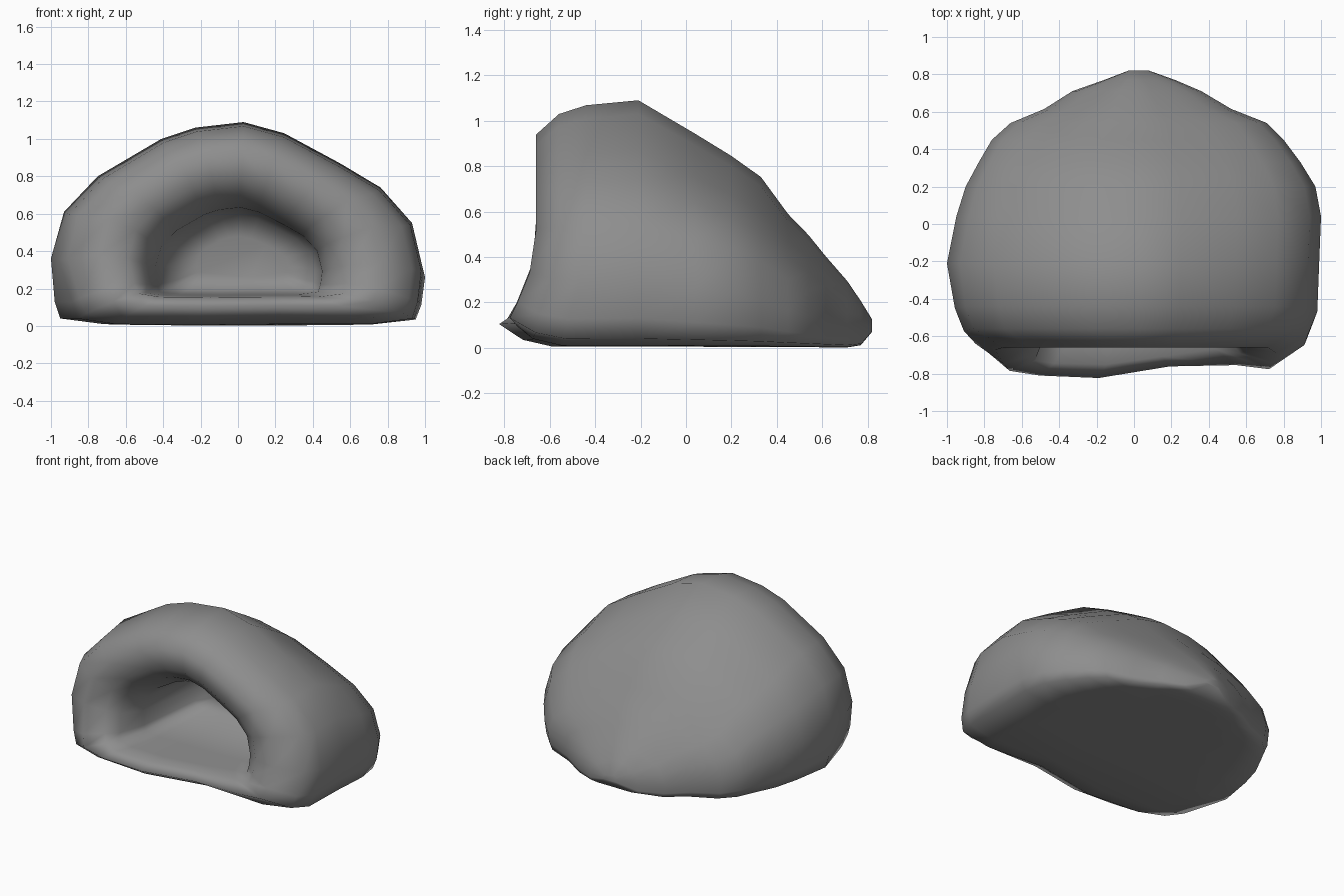
import bpy, bmesh, math

# Arch cross-section (x, z) shared by every ring of the hide
ARCH = [(.95, .04), (.98, .13), (1, .3), (.94, .55), (.77, .74), (.55, .87),
        (.25, 1.03), (.03, 1.09), (-.23, 1.06), (-.41, 1.0), (-.75, .8),
        (-.93, .61), (-1, .36), (-.98, .13), (-.95, .04),
        (-.72, .01), (-.25, .005), (.25, .01), (.72, .01)]

# Rings from the cave's back wall, out through the mouth, over the shell to the tail:
# (left width, right width, z offset, z scale, y, forward lean at the base)
RINGS = [
    (.22, .27, .26, .20, .05, 0),
    (.36, .41, .19, .37, .02, 0),
    (.44, .45, .165, .43, -.44, 0),
    (.52, .50, .155, .51, -.57, .10),
    (.59, .60, .15, .59, -.64, .13),
    (.75, .76, .10, .77, -.66, .165),
    (.92, .93, .03, .917, -.56, .16),
    (.97, .98, 0, .98, -.44, .15),
    (1.0, .99, 0, 1.0, -.21, 0),
    (.95, 1.0, 0, .865, .04, 0),
    (.90, .97, 0, .775, .20, 0),
    (.83, .89, 0, .69, .33, 0),
    (.76, .80, 0, .54, .45, 0),
    (.66, .71, 0, .455, .54, 0),
    (.48, .52, 0, .37, .615, 0),
    (.33, .36, 0, .27, .71, 0),
    (.16, .22, .01, .18, .77, 0),
    (.03, .08, .07, .05, .82, 0),
]


def ring_point(x, z, left, right, z0, sz, y, lean):
    px = x * (right if x > 0 else left)
    pz = z0 + sz * z
    low = min(1, max(0, (.45 - pz) / .33)) ** 1.4
    dip = .10 * math.exp(-((px - .36) / .25) ** 2) if lean else 0
    if lean and px < -.5:
        px *= 1 - .07 * low
    side = 1 - (.5 if px > 0 else .7) * abs(px) ** 3
    return px, y - low * (lean * side - dip), pz


# Loft the rings into one closed shell
bm = bmesh.new()
loops = [[bm.verts.new(ring_point(x, z, *r)) for x, z in ARCH] for r in RINGS]
n = len(ARCH)
for a, b in zip(loops, loops[1:]):
    for i in range(n):
        j = (i + 1) % n
        bm.faces.new((a[i], a[j], b[j], b[i]))
bm.faces.new(loops[0])
bm.faces.new(loops[-1])
bmesh.ops.recalc_face_normals(bm, faces=bm.faces)
for f in bm.faces:
    f.smooth = True

mesh = bpy.data.meshes.new("cave_hide")
bm.to_mesh(mesh)
bm.free()
obj = bpy.data.objects.new("cave_hide", mesh)
bpy.context.collection.objects.link(obj)

# Dark grey stone
stone = bpy.data.materials.new("dark_stone")
stone.diffuse_color = (.27, .27, .27, 1)
mesh.materials.append(stone)
